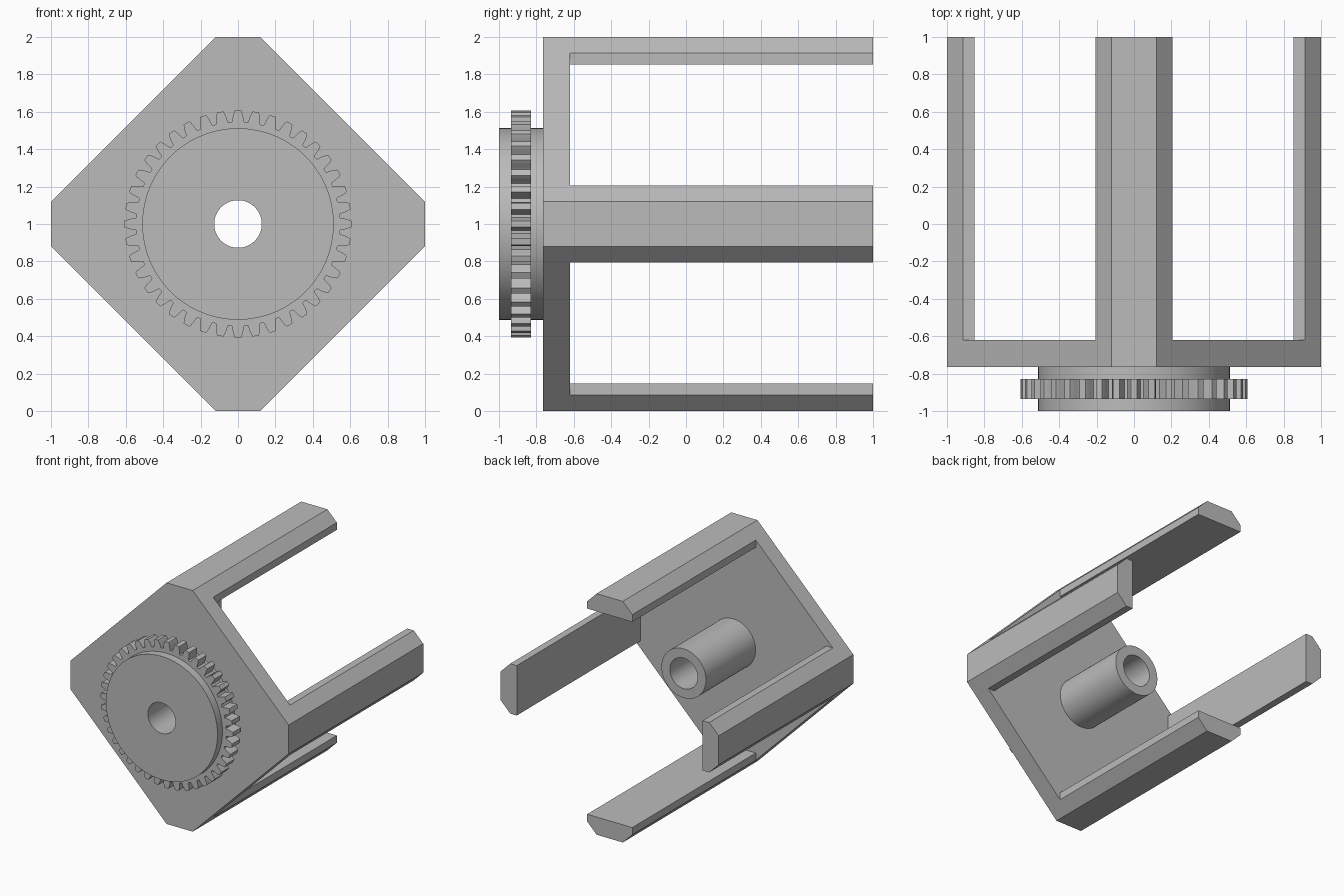
import bpy, bmesh
from math import sin, cos, pi, radians
from mathutils import Matrix

cube = bpy.data.objects.get("Cube")
if cube:
    bpy.data.objects.remove(cube, do_unlink=True)

grey = bpy.data.materials.new("plain_grey")
grey.use_nodes = True
colour = (0.5, 0.5, 0.5, 1)
grey.diffuse_color = colour
grey.node_tree.nodes["Principled BSDF"].inputs["Base Color"].default_value = colour

CENTRE_Z = 1.0
BORE = 0.127


def circle(radius, sides=96):
    return [(radius * cos(2 * pi * i / sides), radius * sin(2 * pi * i / sides))
            for i in range(sides)]


def plate(name, outlines, y_front, y_back, smooth=False):
    """Extrude x-z outlines (the second is a hole) from y_front to y_back."""
    curve = bpy.data.curves.new(name, "CURVE")
    curve.dimensions = "2D"
    curve.fill_mode = "BOTH"
    curve.extrude = (y_back - y_front) / 2
    for points in outlines:
        spline = curve.splines.new("POLY")
        spline.points.add(len(points) - 1)
        for p, (x, z) in zip(spline.points, points):
            p.co = (x, z, 0, 1)
        spline.use_cyclic_u = True
    helper = bpy.data.objects.new(name + "_outline", curve)
    bpy.context.collection.objects.link(helper)
    graph = bpy.context.evaluated_depsgraph_get()
    mesh = bpy.data.meshes.new_from_object(helper.evaluated_get(graph))
    bpy.data.objects.remove(helper, do_unlink=True)

    # Stand the extrusion up so that it runs along y
    mesh.transform(Matrix.Translation((0, (y_front + y_back) / 2, CENTRE_Z))
                   @ Matrix.Rotation(pi / 2, 4, "X"))
    bm = bmesh.new()
    bm.from_mesh(mesh)
    bmesh.ops.remove_doubles(bm, verts=bm.verts, dist=1e-5)
    bmesh.ops.recalc_face_normals(bm, faces=bm.faces)
    for face in bm.faces:
        face.smooth = False
    bm.to_mesh(mesh)
    bm.free()
    mesh.materials.clear()
    mesh.materials.append(grey)
    obj = bpy.data.objects.new(name, mesh)
    bpy.context.collection.objects.link(obj)
    if smooth:
        bpy.ops.object.select_all(action="DESELECT")
        obj.select_set(True)
        bpy.context.view_layer.objects.active = obj
        bpy.ops.object.shade_smooth_by_angle(angle=radians(25))
    return obj


def turned(points, quarter):
    """Turn an outline by quarter turns about the centre."""
    for _ in range(quarter):
        points = [(z, -x) for x, z in points]
    return points


# Diamond base plate with clipped corners and a bore
diamond = []
for q in range(4):
    diamond += turned([(-0.12, 1), (0.12, 1)], q)
plate("base_plate", [diamond, circle(BORE)], -0.765, -0.62)

# Four arms at the corners, running backwards
arm = [(-0.12, 1), (0.12, 1), (0.207, 0.913),
       (0.207, 0.853), (-0.207, 0.853), (-0.207, 0.913)]
for q, side in enumerate(("top", "left", "bottom", "right")):
    plate(side + "_arm", [turned(arm, q)], -0.62, 1)

# Front hub and rear shaft tube
plate("hub", [circle(0.512), circle(BORE)], -1, -0.765, smooth=True)
plate("shaft_tube", [circle(0.204), circle(BORE)], -0.62, 0.03, smooth=True)

# Gear ring: each tooth is half a flank mirrored about its middle
TEETH = 40
flank = [(0.062, 0.545), (0.056, 0.552), (0.048, 0.575),
         (0.036, 0.596), (0.028, 0.607)]
tooth = [(-a, r) for a, r in flank] + [(a, r) for a, r in reversed(flank)]
gear = [(r * sin(2 * pi * i / TEETH + a), r * cos(2 * pi * i / TEETH + a))
        for i in range(TEETH) for a, r in tooth]
plate("gear_ring", [gear, circle(0.5)], -0.935, -0.83, smooth=True)
